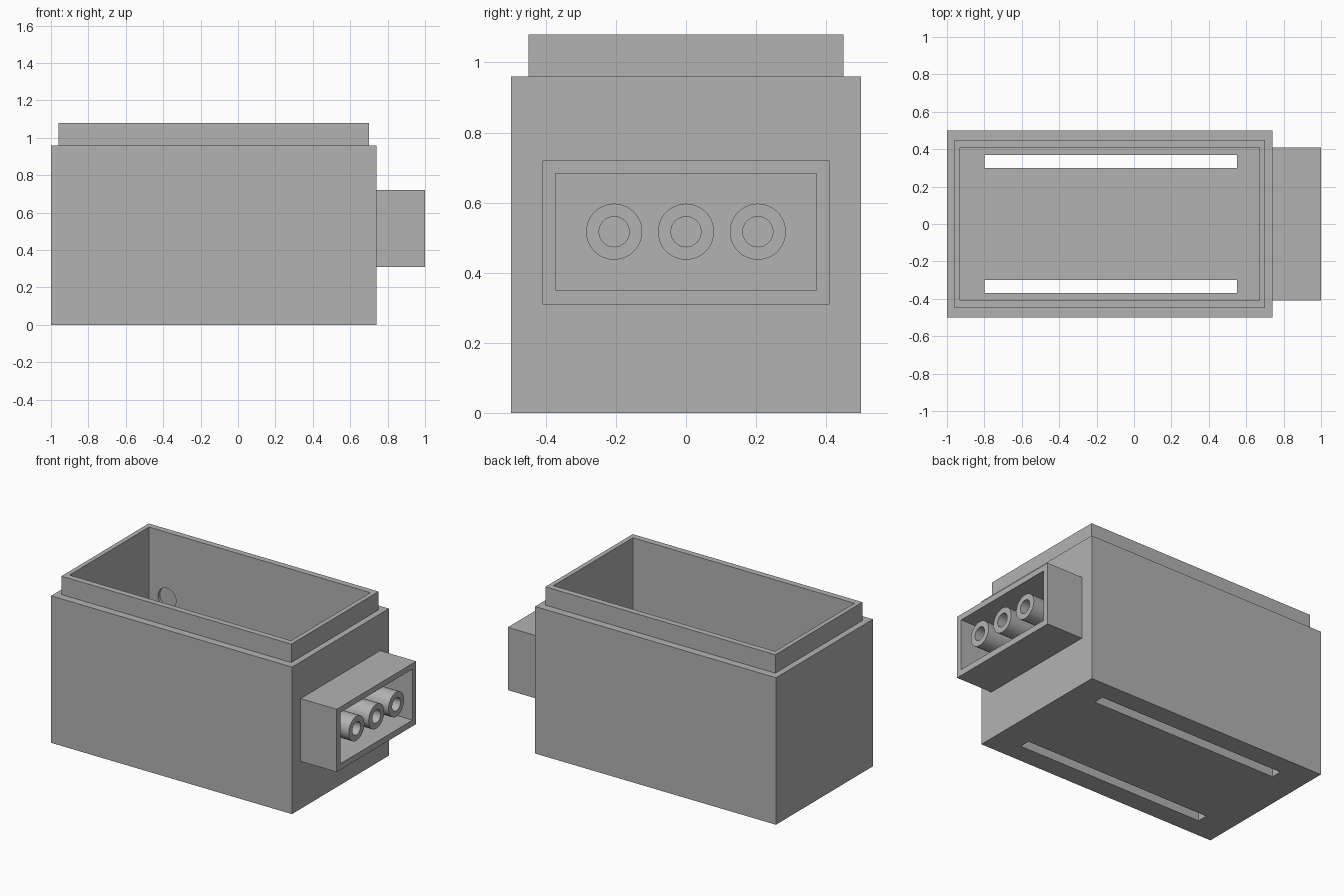
import bpy
import math

default = bpy.data.objects.get("Cube")
if default:
    bpy.data.objects.remove(default, do_unlink=True)

grey = bpy.data.materials.new("plain grey")
grey.use_nodes = True
COLOUR = (0.45, 0.45, 0.45, 1)
grey.diffuse_color = COLOUR
grey.node_tree.nodes["Principled BSDF"].inputs["Base Color"].default_value = COLOUR


def box(name, x, y, z):
    """Box from (low, high) extents on each axis."""
    bpy.ops.mesh.primitive_cube_add(size=1)
    ob = bpy.context.object
    ob.name = name
    ob.location = [(a + b) / 2 for a, b in (x, y, z)]
    ob.scale = [b - a for a, b in (x, y, z)]
    bpy.ops.object.transform_apply(location=True, rotation=True, scale=True)
    ob.data.materials.append(grey)
    return ob


def rod(name, radius, length, centre, axis):
    """Cylinder lying along the x or y axis."""
    turn = (0, math.pi / 2, 0) if axis == "x" else (math.pi / 2, 0, 0)
    bpy.ops.mesh.primitive_cylinder_add(vertices=48, radius=radius, depth=length,
                                        location=centre, rotation=turn)
    ob = bpy.context.object
    ob.name = name
    bpy.ops.object.transform_apply(location=True, rotation=True, scale=True)
    ob.data.materials.append(grey)
    return ob


def combine(target, other, operation="DIFFERENCE"):
    """Apply a boolean and remove the helper."""
    other.hide_render = True
    mod = target.modifiers.new("combine", "BOOLEAN")
    mod.operation = operation
    mod.solver = "EXACT"
    mod.object = other
    bpy.context.view_layer.objects.active = target
    bpy.ops.object.modifier_apply(modifier=mod.name)
    bpy.data.objects.remove(other, do_unlink=True)


def smooth(ob):
    bpy.ops.object.select_all(action="DESELECT")
    ob.select_set(True)
    bpy.context.view_layer.objects.active = ob
    bpy.ops.object.shade_smooth_by_angle(angle=math.radians(30))


# Open housing with a stepped rim
WALL_X = 0.74
housing = box("housing", (-1, WALL_X), (-0.5, 0.5), (0, 0.96))
combine(housing, box("rim", (-0.96, 0.70), (-0.45, 0.45), (0.5, 1.08)), "UNION")
combine(housing, box("cavity", (-0.93, 0.67), (-0.41, 0.41), (0.07, 1.3)))

# Long slots through the floor
for side in (-1, 1):
    edges = sorted((side * 0.30, side * 0.37))
    combine(housing, box("slot", (-0.80, 0.55), edges, (-0.1, 0.2)))

# Shallow round recess in the inner back wall
combine(housing, rod("recess", 0.065, 0.1, (-0.80, 0.38, 0.65), "y"))
smooth(housing)

# Rectangular socket sleeve on the side
sleeve = box("socket_sleeve", (WALL_X, 1), (-0.41, 0.41), (0.31, 0.72))
combine(sleeve, box("socket_opening", (0.6, 1.1), (-0.373, 0.373), (0.35, 0.683)))

# Three hollow pins inside the socket
for i in range(3):
    centre = ((WALL_X + 1) / 2, (i - 1) * 0.205, 0.517)
    pin = rod(f"socket_tube_{i + 1}", 0.08, 1 - WALL_X, centre, "x")
    combine(pin, rod("bore", 0.043, 0.6, centre, "x"))
    smooth(pin)
